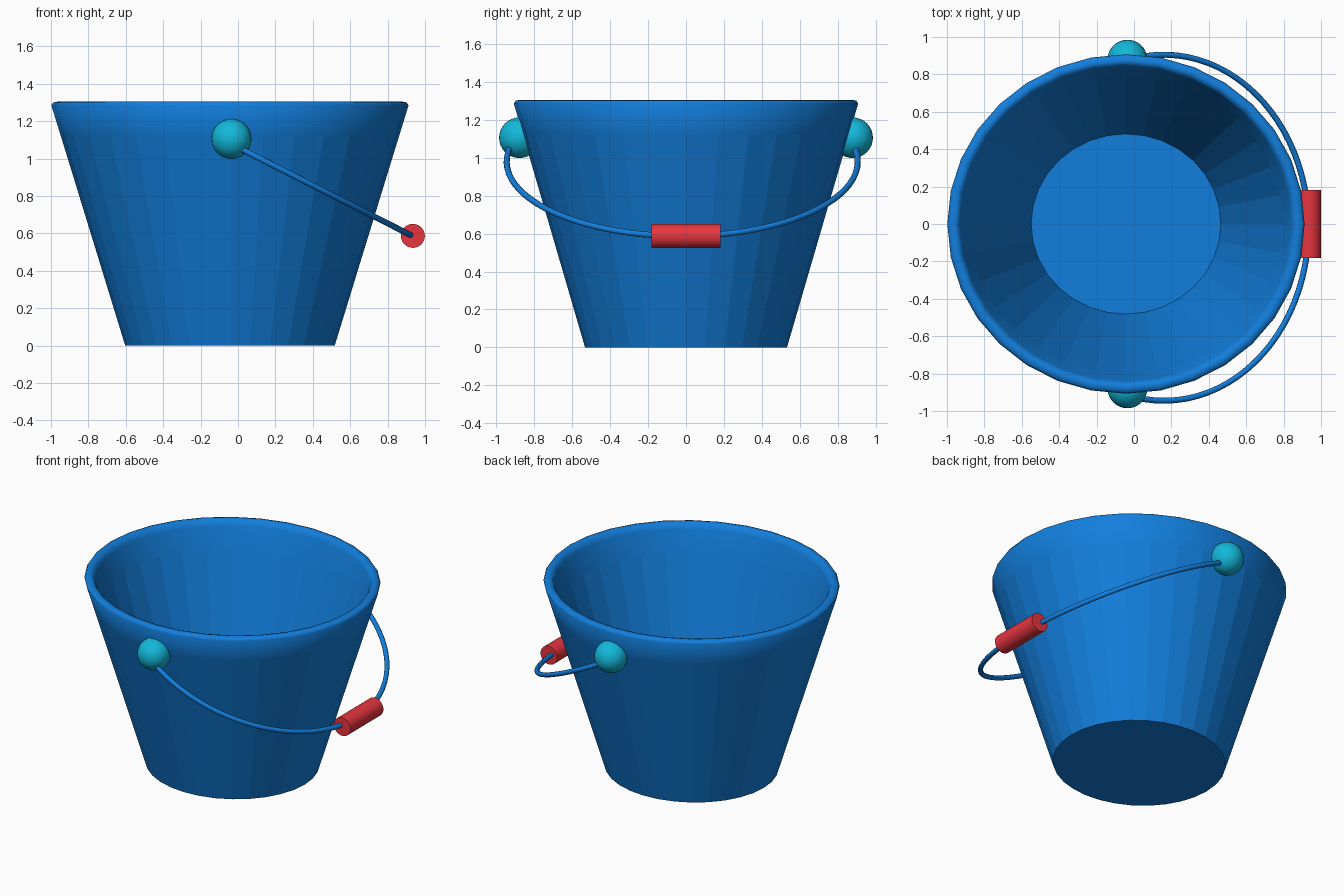
import bpy, bmesh, math
from mathutils import Vector

if "Cube" in bpy.data.objects:
    bpy.data.objects.remove(bpy.data.objects["Cube"])

def material(name, rgb):
    m = bpy.data.materials.new(name)
    m.diffuse_color = (*rgb, 1)
    m.use_nodes = True
    m.node_tree.nodes["Principled BSDF"].inputs["Base Color"].default_value = m.diffuse_color
    return m

BLUE = material("blue", (0.006, 0.21, 0.72))
TEAL = material("teal", (0.006, 0.48, 0.70))
RED = material("red", (0.80, 0.035, 0.05))
CX = -0.043      # bucket axis
PIVOT_Z = 1.105

def add_mesh(name, bm, mat):
    bmesh.ops.recalc_face_normals(bm, faces=bm.faces)
    me = bpy.data.meshes.new(name)
    bm.to_mesh(me)
    bm.free()
    me.materials.append(mat)
    ob = bpy.data.objects.new(name, me)
    bpy.context.collection.objects.link(ob)
    return ob

# Bucket: lathed wall with a soft rim, slightly squashed in y
profile = [(0.56, 0), (0.904, 1.12), (0.955, 1.285), (0.945, 1.30), (0.92, 1.305),
           (0.90, 1.30), (0.885, 1.265), (0.84, 1.12), (0.507, 0.03)]
SEG = 32
bm = bmesh.new()
rings = []
for r, z in profile:
    angles = [2 * math.pi * i / SEG for i in range(SEG)]
    rings.append([bm.verts.new((CX + r * math.cos(a), 0.95 * r * math.sin(a), z)) for a in angles])
for k in range(len(rings) - 1):
    for i in range(SEG):
        j = (i + 1) % SEG
        f = bm.faces.new((rings[k][i], rings[k][j], rings[k + 1][j], rings[k + 1][i]))
        f.smooth = 0 < k < len(rings) - 2
bm.faces.new(rings[0])
bm.faces.new(rings[-1])
add_mesh("bucket", bm, BLUE)

# Knobs: balls cut off along the sloping wall
def knob(name, side):
    bm = bmesh.new()
    bmesh.ops.create_uvsphere(bm, u_segments=32, v_segments=16, radius=0.107)
    bmesh.ops.translate(bm, verts=bm.verts, vec=(-0.035, side * 0.878, PIVOT_Z))
    cut = bmesh.ops.bisect_plane(bm, geom=bm.verts[:] + bm.edges[:] + bm.faces[:],
                                 plane_co=(0, side * 0.848, PIVOT_Z),
                                 plane_no=Vector((0, side, -0.29)).normalized(), clear_inner=True)
    for f in bm.faces:
        f.smooth = True
    edges = [e for e in cut["geom_cut"] if isinstance(e, bmesh.types.BMEdge)]
    for f in bmesh.ops.contextual_create(bm, geom=edges)["faces"]:
        f.smooth = False
    add_mesh(name, bm, TEAL)

knob("front_knob", -1)
knob("back_knob", 1)

# Handle: round wire bent along a tilted half ellipse
curve = bpy.data.curves.new("handle", "CURVE")
curve.dimensions = "3D"
curve.bevel_depth = 0.016
curve.bevel_resolution = 3
curve.use_fill_caps = True
N = 48
spline = curve.splines.new("POLY")
spline.points.add(N)
for i, p in enumerate(spline.points):
    t = math.radians(-102 + 204 * i / N)
    x = 0.16 + 0.773 * math.cos(t)
    p.co = (x, -0.02 + 0.925 * math.sin(t), 1.045 - 0.508 * (x - 0.03), 1)
spline.use_smooth = True
curve.materials.append(BLUE)
bpy.context.collection.objects.link(bpy.data.objects.new("handle", curve))

# Grip: cylinder around the middle of the wire
bpy.ops.mesh.primitive_cylinder_add(vertices=32, radius=0.064, depth=0.365,
                                    location=(0.935, 0, 0.587), rotation=(math.pi / 2, 0, 0))
grip = bpy.context.object
grip.name = "grip"
grip.data.materials.append(RED)
bpy.ops.object.shade_smooth_by_angle(angle=math.radians(30))
